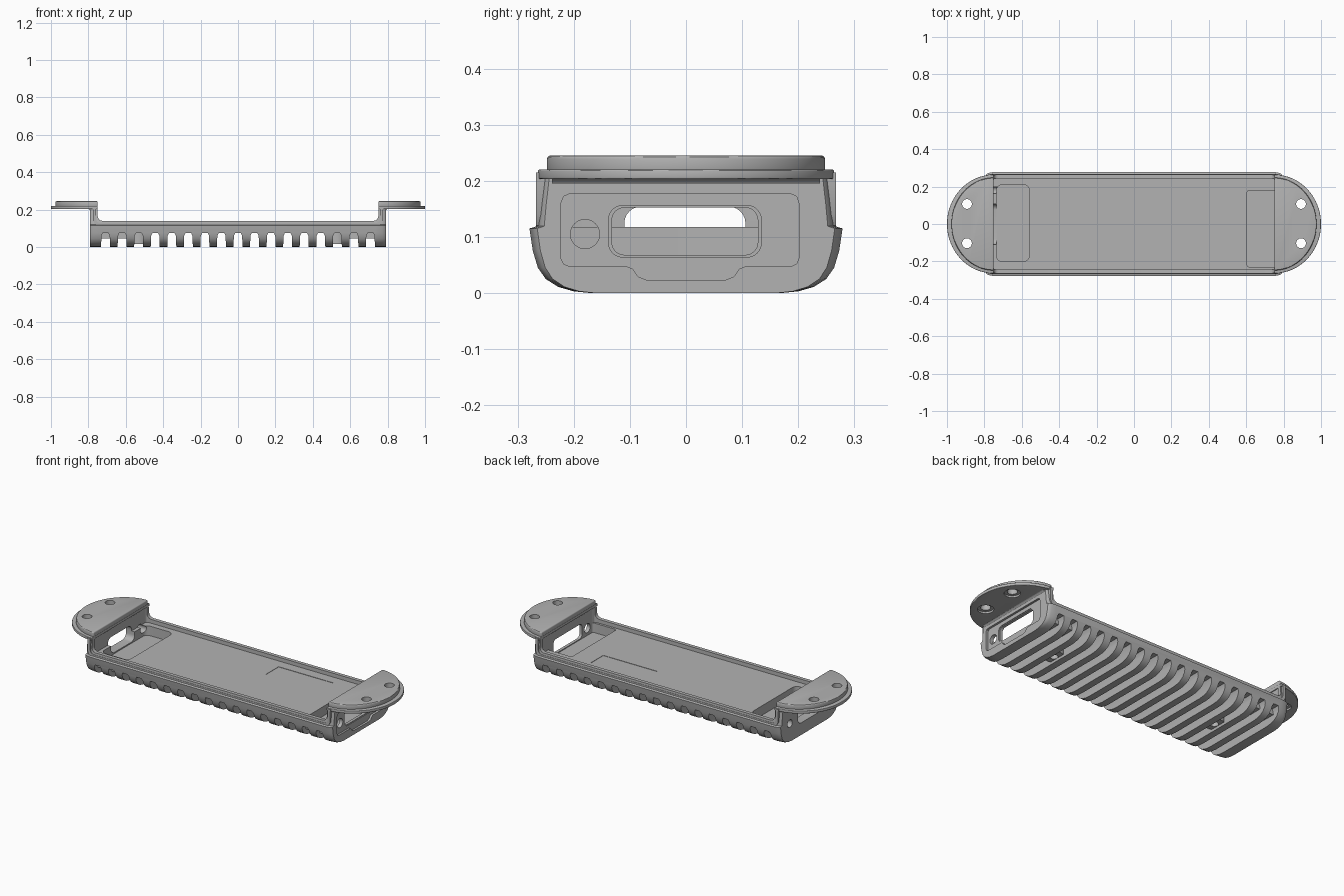
import bpy, bmesh, math

cube = bpy.data.objects.get("Cube")
if cube:
    bpy.data.objects.remove(cube, do_unlink=True)

grey = bpy.data.materials.new("metal_grey")
grey.use_nodes = True
grey.diffuse_color = (0.45, 0.45, 0.45, 1)
grey.node_tree.nodes["Principled BSDF"].inputs["Base Color"].default_value = (0.45, 0.45, 0.45, 1)


def loft(name, rings):
    """Closed solid through rings that share a point count."""
    bm = bmesh.new()
    loops = [[bm.verts.new(p) for p in ring] for ring in rings]
    n = len(loops[0])
    for a, b in zip(loops, loops[1:]):
        for i in range(n):
            bm.faces.new((a[i], a[(i + 1) % n], b[(i + 1) % n], b[i]))
    bm.faces.new(loops[0])
    bm.faces.new(loops[-1])
    bmesh.ops.recalc_face_normals(bm, faces=bm.faces)
    mesh = bpy.data.meshes.new(name)
    bm.to_mesh(mesh)
    bm.free()
    mesh.materials.append(grey)
    ob = bpy.data.objects.new(name, mesh)
    bpy.context.collection.objects.link(ob)
    return ob


def prism(name, axis, pts, lo, hi):
    """Extrude a 2D outline along one axis."""
    place = {"x": lambda a, b, t: (t, a, b),
             "y": lambda a, b, t: (a, t, b),
             "z": lambda a, b, t: (a, b, t)}[axis]
    return loft(name, [[place(a, b, t) for a, b in pts] for t in (lo, hi)])


def rounded(x0, x1, y0, y1, r, seg=6):
    pts = []
    for k, (cx, cy) in enumerate(((x1 - r, y1 - r), (x0 + r, y1 - r),
                                  (x0 + r, y0 + r), (x1 - r, y0 + r))):
        for i in range(seg + 1):
            t = math.pi / 2 * (k + i / seg)
            pts.append((cx + r * math.cos(t), cy + r * math.sin(t)))
    return pts


def circle(cx, cy, r, n=32):
    return [(cx + r * math.cos(2 * math.pi * i / n),
             cy + r * math.sin(2 * math.pi * i / n)) for i in range(n)]


def apply_modifier(ob, mod):
    bpy.context.view_layer.objects.active = ob
    bpy.ops.object.modifier_apply(modifier=mod.name)


def combine(ob, tool, operation="DIFFERENCE"):
    mod = ob.modifiers.new("combine", "BOOLEAN")
    mod.operation = operation
    mod.solver = "EXACT"
    mod.object = tool
    apply_modifier(ob, mod)
    bpy.data.objects.remove(tool, do_unlink=True)


def cut(ob, axis, pts, lo, hi):
    combine(ob, prism("cutter", axis, pts, lo, hi))


def soften(ob, width):
    mod = ob.modifiers.new("soften", "BEVEL")
    mod.width = width
    mod.segments = 3
    mod.limit_method = "ANGLE"
    mod.angle_limit = math.radians(50)
    apply_modifier(ob, mod)


def finish(ob):
    bpy.ops.object.select_all(action="DESELECT")
    ob.select_set(True)
    bpy.context.view_layer.objects.active = ob
    bpy.ops.object.shade_smooth_by_angle(angle=math.radians(30))


# Body: round-bottomed section, drawn in slightly at both ends
half = [(0.17, 0), (0.2, 0.003), (0.228, 0.011), (0.25, 0.025), (0.264, 0.045),
        (0.273, 0.075), (0.279, 0.115), (0.266, 0.119), (0.262, 0.16), (0.256, 0.21)]
section = half + [(-y, z) for y, z in reversed(half)]
stations = [(-0.79, 0.95), (-0.784, 0.97), (-0.77, 0.985), (-0.745, 1),
            (0.745, 1), (0.77, 0.985), (0.784, 0.97), (0.79, 0.95)]
body = loft("tray_body", [[(x, y * s, z) for y, z in section] for x, s in stations])

# Open the middle above the low rim, then hollow the tray
cut(body, "y", rounded(-0.75, 0.75, 0.14, 0.5, 0.025), -0.4, 0.4)
cut(body, "z", rounded(-0.755, 0.755, -0.243, 0.243, 0.015), 0.118, 0.5)

# Cooling slots across the underside
for i in range(-8, 9):
    x = i * 0.0885
    cut(body, "y", [(x - 0.026, -0.05), (x + 0.026, -0.05), (x + 0.022, 0.06),
                    (x + 0.015, 0.075), (x - 0.015, 0.075), (x - 0.022, 0.06)], -0.4, 0.4)

# Pocket undersides and screw bosses bridge the slots
for s in (-1, 1):
    xs = sorted((s * 0.58, s * 0.765))
    combine(body, prism("pocket_base", "z", rounded(*xs, -0.235, 0.225, 0.02), 0.045, 0.09), "UNION")
    combine(body, prism("boss", "z", circle(s * 0.53, 0, 0.055), 0.015, 0.09), "UNION")
    cut(body, "z", circle(s * 0.53, 0, 0.022), -0.1, 0.07)

# Floor pockets and shallow plate recess
cut(body, "z", rounded(-0.735, -0.56, -0.2, 0.21, 0.03), 0.063, 0.3)
cut(body, "z", rounded(0.605, 0.757, -0.23, 0.18, 0.012), 0.063, 0.3)
cut(body, "z", rounded(0.13, 0.48, 0.07, 0.185, 0.003), 0.116, 0.3)

# Left end: recessed panel, wide opening and round port
panel = [(-0.223, 0.16), (-0.218, 0.172), (-0.207, 0.177), (0.186, 0.177),
         (0.197, 0.172), (0.201, 0.16), (0.201, 0.062), (0.197, 0.052), (0.186, 0.047),
         (0.105, 0.047), (0.095, 0.043), (0.085, 0.029), (0.07, 0.023),
         (-0.07, 0.023), (-0.085, 0.029), (-0.095, 0.043), (-0.105, 0.047),
         (-0.207, 0.047), (-0.218, 0.052), (-0.223, 0.062)]
cut(body, "x", panel, 0.778, 0.9)
cut(body, "x", rounded(-0.138, 0.134, 0.064, 0.156, 0.025), 0.774, 0.9)
cut(body, "x", rounded(-0.132, 0.128, 0.068, 0.152, 0.022), 0.74, 0.9)
cut(body, "x", circle(-0.18, 0.105, 0.026), 0.74, 0.9)

# Right end: opening and round port
cut(body, "x", rounded(-0.11, 0.106, 0.07, 0.154, 0.03), -0.9, -0.725)
cut(body, "x", circle(0.18, 0.105, 0.022), -0.9, -0.725)
finish(body)


# Mounting flanges: stepped half-ovals with countersunk screw holes
def half_oval(s, rx, ry, n=40):
    return [(s * (0.75 + rx * math.cos(t)), ry * math.sin(t))
            for t in (math.pi * (i / n - 0.5) for i in range(n + 1))]


for s, side in ((1, "left"), (-1, "right")):
    lower = prism(side + "_flange_lip", "z", half_oval(s, 0.25, 0.264), 0.203, 0.22)
    upper = prism(side + "_flange_top", "z", half_oval(s, 0.226, 0.248), 0.215, 0.245)
    soften(lower, 0.003)
    soften(upper, 0.006)
    for y in (-0.103, 0.107):
        for part in (lower, upper):
            cut(part, "z", circle(s * 0.893, y, 0.026), 0.1, 0.4)
        cut(lower, "z", circle(s * 0.893, y, 0.042), 0.1, 0.213)
    finish(lower)
    finish(upper)

    # Fillet under the flange
    r = 0.025
    arc = [(s * (0.786 + r - r * math.cos(t)), 0.206 - r + r * math.sin(t))
           for t in (math.pi / 2 * i / 6 for i in range(7))]
    fillet = prism(side + "_flange_fillet", "y", arc + [(s * 0.78, 0.206), (s * 0.78, 0.18)],
                   -0.238, 0.238)
    finish(fillet)

# Stepped lip along each long side, rising up the end walls
outer = [(0.758, 0.215), (0.758, 0.147), (0.753, 0.134), (0.738, 0.128)]
inner = [(0.738, 0.114), (0.765, 0.12), (0.775, 0.14), (0.777, 0.215)]
right_half = outer[::-1] + inner[::-1]
lip_path = outer + [(-x, z) for x, z in reversed(outer)] \
    + [(-x, z) for x, z in reversed(inner)] + inner
for s, side in ((1, "back"), (-1, "front")):
    lip = prism(side + "_side_lip", "y", lip_path, *sorted((s * 0.248, s * 0.267)))
    finish(lip)
